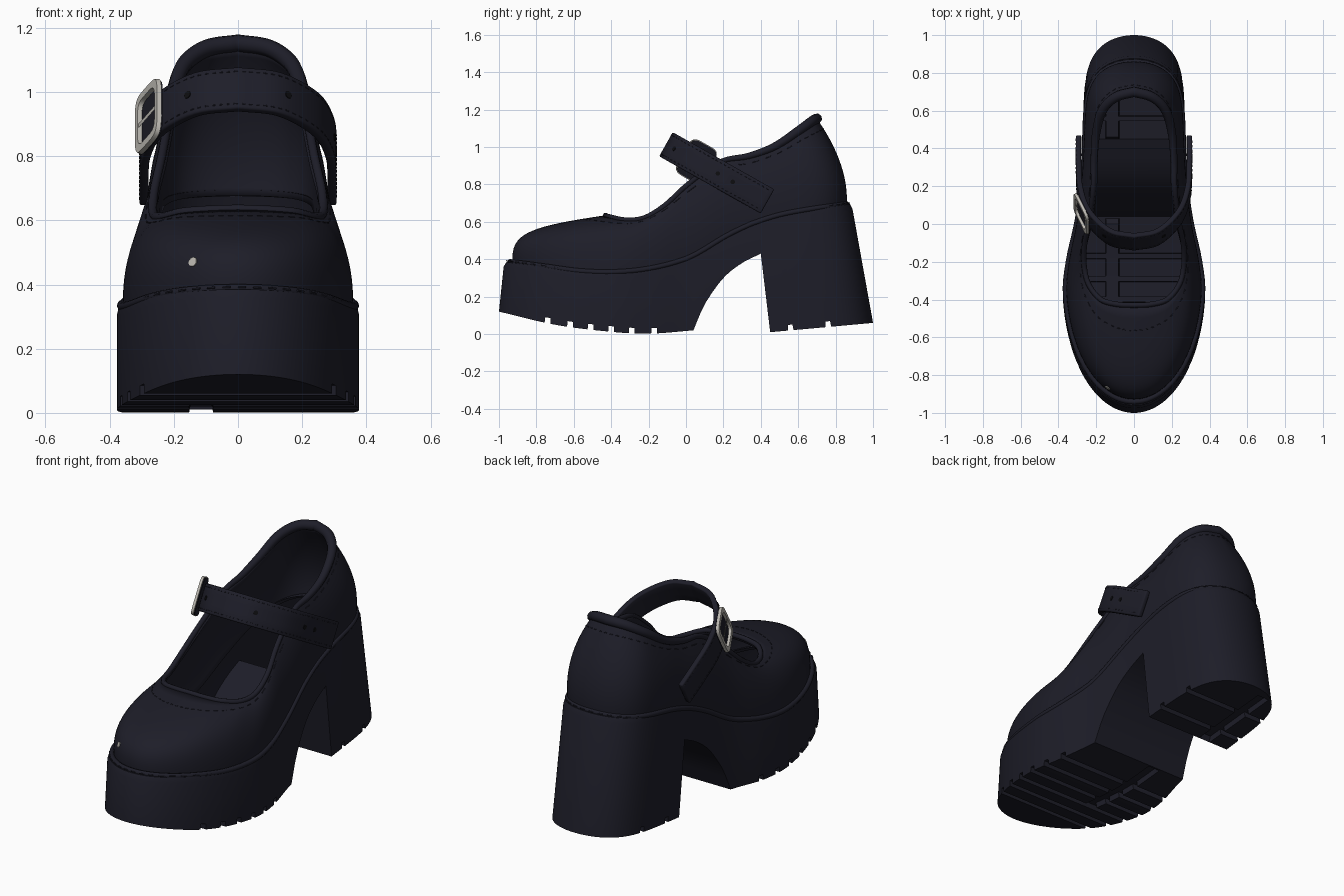
import bpy, bmesh, math
from mathutils import Vector

if "Cube" in bpy.data.objects:
    bpy.data.objects.remove(bpy.data.objects["Cube"])


def material(name, rgb):
    m = bpy.data.materials.new(name)
    m.use_nodes = True
    m.diffuse_color = (*rgb, 1)
    m.node_tree.nodes["Principled BSDF"].inputs["Base Color"].default_value = (*rgb, 1)
    return m


LEATHER = material("dark navy leather", (0.0125, 0.0125, 0.0215))
SILVER = material("silver metal", (0.5, 0.48, 0.44))
BLACK = material("black hole", (0.004, 0.004, 0.005))


def ease(keys, x):
    """Smooth interpolation of key rows whose first entry is the parameter."""
    x = min(max(x, keys[0][0]), keys[-1][0])
    i = next(j for j in range(len(keys) - 1) if x <= keys[j + 1][0])
    a, b = keys[i], keys[i + 1]
    p, q = keys[max(i - 1, 0)], keys[min(i + 2, len(keys) - 1)]
    h = b[0] - a[0]
    t = (x - a[0]) / h
    out = []
    for c in range(1, len(a)):
        ma = (b[c] - p[c]) / (b[0] - p[0]) * h
        mb = (q[c] - a[c]) / (q[0] - a[0]) * h
        out.append(a[c] + t * (ma + t * (3 * (b[c] - a[c]) - 2 * ma - mb
                                         + t * (2 * (a[c] - b[c]) + ma + mb))))
    return out


def loft(name, rows, mat, closed=False):
    """Skin between equal rows of points."""
    bm = bmesh.new()
    vs = [[bm.verts.new(p) for p in r] for r in rows]
    n = len(vs)
    for i in range(n if closed else n - 1):
        a, b = vs[i], vs[(i + 1) % n]
        for k in range(len(a) - 1):
            bm.faces.new((a[k], b[k], b[k + 1], a[k + 1]))
    bmesh.ops.remove_doubles(bm, verts=bm.verts, dist=0.0003)
    me = bpy.data.meshes.new(name)
    bm.to_mesh(me)
    bm.free()
    ob = bpy.data.objects.new(name, me)
    bpy.context.collection.objects.link(ob)
    me.materials.append(mat)
    bpy.ops.object.select_all(action="DESELECT")
    ob.select_set(True)
    bpy.context.view_layer.objects.active = ob
    bpy.ops.object.shade_smooth_by_angle(angle=math.radians(35))
    return ob


def tube(name, paths, radius, cyclic=False, swell=0.0):
    """Round cord; swell thickens it toward the heel."""
    cu = bpy.data.curves.new(name, "CURVE")
    cu.dimensions = "3D"
    cu.bevel_depth, cu.bevel_resolution = radius, 2
    cu.use_fill_caps = True
    for path in paths:
        sp = cu.splines.new("POLY")
        sp.points.add(len(path) - 1)
        for pt, p in zip(sp.points, path):
            pt.co = (*p, 1)
            pt.radius = 1 + swell * max(0, p[1] - .2)
        sp.use_cyclic_u = cyclic
    ob = bpy.data.objects.new(name, cu)
    bpy.context.collection.objects.link(ob)
    cu.materials.append(LEATHER)


def disc(name, spot, normal, radius, mat):
    bpy.ops.mesh.primitive_cylinder_add(vertices=16, radius=radius, depth=.007, location=spot,
                                        rotation=normal.to_track_quat("Z", "Y").to_euler())
    bpy.context.object.name = name
    bpy.context.object.data.materials.append(mat)


def dashes(pts):
    """Every other piece of a closed line, for stitching."""
    return [pts[i:i + 2] for i in range(0, len(pts) - 1, 2)]


# Plan outline and side profile of the sole
BREADTH = [(-1, .39), (-.4, .39), (-.2, .36), (0, .315), (.2, .285), (.4, .272), (1, .268)]
TOP = [(-1, .385), (-.8, .36), (-.6, .335), (-.4, .33), (-.2, .35), (0, .4), (.1, .45),
       (.2, .51), (.3, .56), (.4, .6), (.6, .645), (1, .695)]
TREAD = [(-1, .12), (-.7, .05), (-.4, .012), (-.2, .002), (.04, .02)]
ARCH = [(.04, .02), (.06, .07), (.1, .16), (.2, .3), (.3, .38), (.4, .43)]
NOTCHES = [-.74, -.62, -.51, -.4, -.29, -.17, .52, .74]


def width(s):
    return ease(BREADTH, s)[0] * math.sqrt(max(0, 1 - abs(s) ** (2.9 if s < 0 else 8)))


def top(s):
    y = s * .975 if s < 0 else s if s < .4 else .4 + (s - .4) * .8167
    return y, ease(TOP, s)[0]


def bottom(s):
    if s <= .04:
        return s, ease(TREAD, s)[0]
    if s <= .4:
        return s, ease(ARCH, s)[0]
    return .45 + (s - .4) * .9167, .01 + (s - .4) * .083


def sole_row(s):
    w, (yt, zt), (yb, zb) = width(s), top(s), bottom(s)
    left = [(-w * f, yt * f, z) for f, z in ((.9, zt), (.985, zt), (1, zt - .025))]
    channel = -.5 < s < .03 or .41 < s < .93
    cut = any(abs(s - c) < .015 for c in NOTCHES)
    lean = (yt - yb) / (zt - .025 - zb)

    def foot(x, lift):
        return min(max(x, -w), w), yb + .03 * lift * lean, zb + .03 * lift
    row = [foot(-w, cut)]
    for x, groove in ((-.152, False), (-.148, True), (-.082, True), (-.078, False)):
        row.append(foot(x, cut or (channel and groove)))
    row.append(foot(w, cut))
    return left + row + [(-x, y, z) for x, y, z in reversed(left)]


STEPS = 44
stations = [math.sin(math.pi * i / (2 * STEPS)) for i in range(-STEPS, STEPS + 1)]
stations = [s for s in stations if all(abs(abs(s - c) - .015) > .003 for c in NOTCHES)]
stations += [c + d for c in NOTCHES for d in (-.016, -.014, .014, .016)]
stations += [.03, .04, .05, .06, .08, .4, .4001]
loft("platform_sole", [sole_row(s) for s in sorted(stations)], LEATHER)

# Upper: each column bends from the sole edge to the rim of the opening
# Keys: position round the shoe, rim y, rim half width, rim z, bulge, bulge height, fullness
UPPER = [(-1, -.43, 0, .635, 1.02, .56, .86), (-.76, -.425, .09, .632, 1.02, .56, .85),
         (-.59, -.4, .175, .625, 1.02, .56, .8), (-.41, -.32, .24, .61, 1.02, .55, .72),
         (-.26, -.22, .264, .622, 1.02, .52, .67), (-.13, -.11, .262, .69, 1.04, .54, .67),
         (0, .01, .238, .80, 1.08, .62, .67), (.13, .18, .216, .92, 1.12, .76, .67),
         (.26, .33, .212, .95, 1.1, .8, .67), (.41, .47, .202, 1.0, 1.08, .86, .67),
         (.59, .6, .168, 1.085, 1.06, .9, .67), (.76, .67, .1, 1.135, 1.04, .9, .67),
         (1, .7, 0, 1.152, 1.02, .9, .67)]


def upper_column(u, side, levels=18):
    s = math.sin(u * math.pi / 2)
    yt, zt = top(s)
    ry, rx, rz, bulge, bz, full = ease(UPPER, u)
    seat = .95 if s < 0 else .95 + .015 * s
    base = Vector((side * width(s) * seat, yt * seat, zt - .02))
    ctrl = Vector((base.x * bulge, base.y * bulge, bz))
    rim = Vector((side * rx, ry, rz))
    low, high = base.lerp(ctrl, full), rim.lerp(ctrl, full)
    return [base * (1 - t) ** 3 + low * 3 * t * (1 - t) ** 2 + high * 3 * t * t * (1 - t)
            + rim * t ** 3 for t in (k / levels for k in range(levels + 1))]


HALF = 60
loop = [(-1 + 2 * i / HALF, 1) for i in range(HALF)] + [(1 - 2 * i / HALF, -1) for i in range(HALF)]
columns = [upper_column(u, side) for u, side in loop]
upper = loft("upper", columns, LEATHER, closed=True)
mod = upper.modifiers.new("thickness", "SOLIDIFY")
mod.thickness, mod.offset = .022, -1
tube("collar_binding", [[c[-1] for c in columns]], .014, cyclic=True, swell=2)
tube("collar_stitching", dashes([c[-3] for c in columns]), .0025)


# Welt and its stitching where the upper meets the sole
def ring(scale, lift):
    pts = []
    for u, side in loop:
        s = math.sin(u * math.pi / 2)
        pts.append((side * width(s) * scale, top(s)[0] * scale, top(s)[1] + lift))
    return pts


tube("welt", [ring(.965, .002)], .014, cyclic=True)
tube("welt_stitching", dashes(ring(.983, .007)), .003)

# Strap: a bow lying in a tilted plane
FALL, ACROSS = Vector((0, .87, -.49)), Vector((0, .49, .87))
CROWN = Vector((0, -.095, 1.008))
BOW = [(0, 0, 0), (1, .13, .033), (2, .24, .155), (3, .285, .3), (4, .293, .45), (5, .293, .61)]


def bow(t, out=0.0, across=0.0):
    """Point on the strap, with its tangent and outward direction."""
    def at(v):
        x, d = ease(BOW, abs(v))
        return CROWN + Vector((math.copysign(x, v), 0, 0)) + FALL * d
    tangent = (at(t + .02) - at(t - .02)).normalized()
    normal = tangent.cross(ACROSS).normalized()
    if normal.dot(at(t) - CROWN - FALL * .4) < 0:
        normal.negate()
    return at(t) + normal * out + ACROSS * across, tangent, normal


strap = loft("ankle_strap", [[bow(t / 6, 0, h)[0] for h in (-.074, -.025, .025, .074)]
                             for t in range(-30, 31)], LEATHER)
mod = strap.modifiers.new("thickness", "SOLIDIFY")
mod.thickness, mod.offset = .028, 0
mod = strap.modifiers.new("soft_edge", "BEVEL")
mod.width, mod.segments = .007, 2
for edge in (-1, 1):
    tube("strap_stitching", dashes([bow(t / 12, .0135, edge * .058)[0]
                                    for t in range(-59, 60)]), .002)

# Punched holes along the strap
for t in (-1.15, 1.15, 3.05, 3.65):
    spot, _, normal = bow(t, .013)
    disc("strap_hole", spot, normal, .012, BLACK)

# Buckle: flat rounded frame and prong over a leather backing
centre, tangent, normal = bow(-2.2, .02)


def buckle_point(angle, scale, out):
    c, s = math.cos(angle), math.sin(angle)
    return (centre + tangent * .09 * scale * math.copysign(abs(c) ** .4, c)
            + ACROSS * .106 * scale * math.copysign(abs(s) ** .4, s) + normal * out)


angles = [2 * math.pi * (k + .5) / 40 for k in range(40)]
FRAME = [(.72, .002), (.74, .016), (.97, .016), (1, .002), (.72, .002)]
PAD = [(0, -.004), (.96, -.004), (.96, .0), (0, .0)]
for name, section, mat in (("buckle_frame", FRAME, SILVER), ("buckle_backing", PAD, LEATHER)):
    loft(name, [[buckle_point(a, f, h) for f, h in section] for a in angles], mat, closed=True)
loft("buckle_prong", [[centre + tangent * .085 * end + ACROSS * h + normal * .012
                       for h in (-.007, .007)] for end in (-1, 1)], SILVER)

# Small stud on the toe
hit, spot, normal, _ = upper.ray_cast(Vector((-.14, -2, .47)), Vector((0, 1, 0)))
if hit:
    disc("toe_stud", spot, normal, .015, SILVER)
